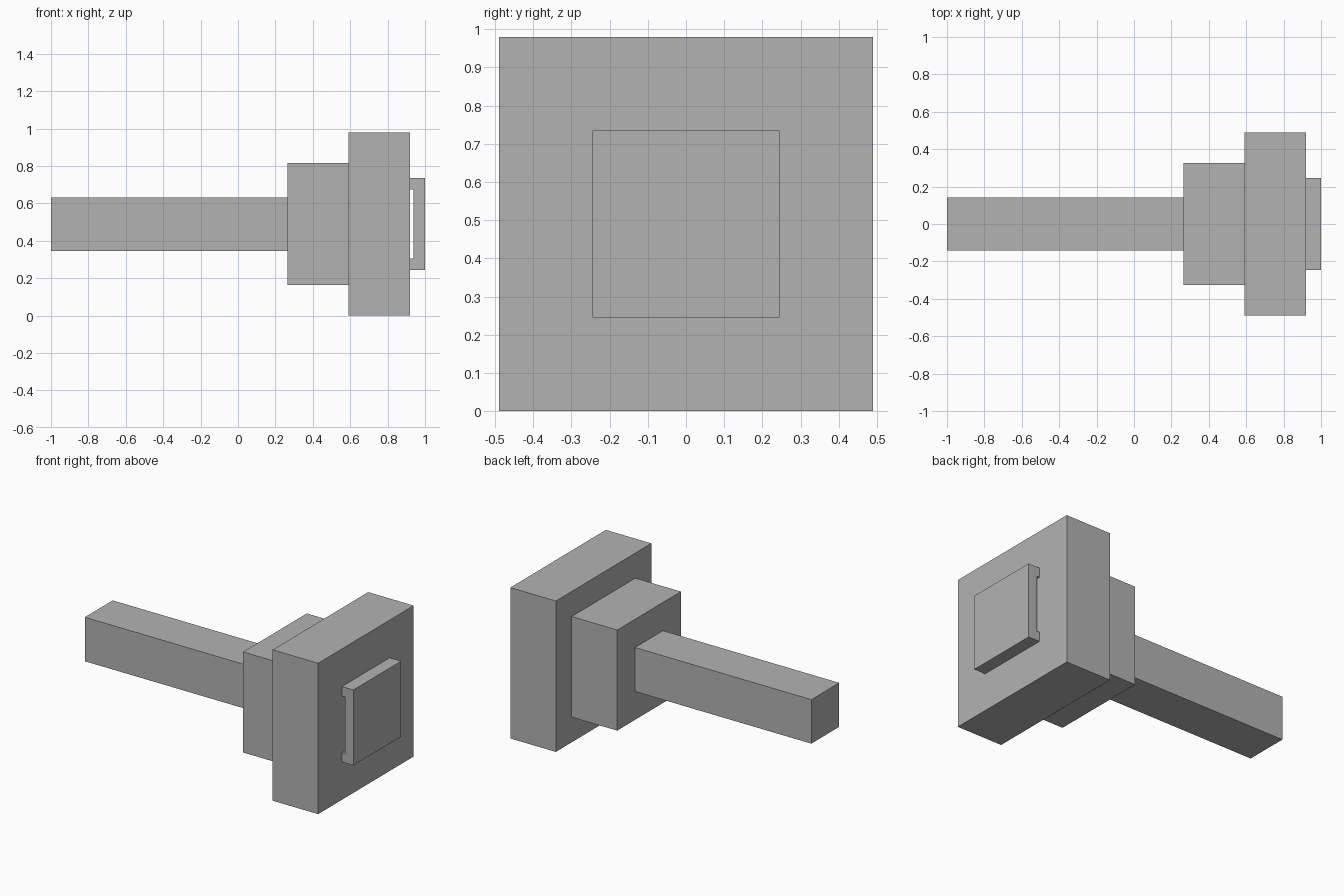
import bpy, bmesh
from mathutils import Matrix

if "Cube" in bpy.data.objects:
    bpy.data.objects.remove(bpy.data.objects["Cube"])

U = 2 / 12.25          # module the whole part is built on
CZ = 3 * U             # height of the long axis

grey = bpy.data.materials.new("plain grey")
grey.diffuse_color = (0.45, 0.45, 0.45, 1)
grey.use_nodes = True
grey.node_tree.nodes["Principled BSDF"].inputs["Base Color"].default_value = grey.diffuse_color


def finish(name, bm):
    mesh = bpy.data.meshes.new(name)
    bm.to_mesh(mesh)
    bm.free()
    mesh.materials.append(grey)
    obj = bpy.data.objects.new(name, mesh)
    bpy.context.collection.objects.link(obj)
    return obj


def block(name, x0, x1, side):
    """Square block along the x axis, centred on the long axis."""
    bm = bmesh.new()
    size = Matrix.Diagonal((x1 - x0, side, side, 1))
    place = Matrix.Translation(((x0 + x1) / 2, 0, CZ))
    bmesh.ops.create_cube(bm, size=1, matrix=place @ size)
    return finish(name, bm)


# Stepped body: shaft, collar, head
x_collar = -1 + 7.75 * U
x_head = x_collar + 2 * U
x_plate = x_head + 2 * U
block("shaft", -1, x_collar, 1.75 * U)
block("collar", x_collar, x_head, 4 * U)
block("head", x_head, x_plate, 6 * U)

# End plate: side profile with a shallow slot behind it, extruded across y
h, s, d = 1.5 * U, 1.125 * U, 0.125 * U
profile = [(x_plate, -h), (1, -h), (1, h), (x_plate, h),
           (x_plate, s), (x_plate + d, s), (x_plate + d, -s), (x_plate, -s)]
bm = bmesh.new()
face = bm.faces.new([bm.verts.new((x, -h, CZ + z)) for x, z in profile])
side = bmesh.ops.extrude_face_region(bm, geom=[face])["geom"]
bmesh.ops.translate(bm, vec=(0, 2 * h, 0),
                    verts=[v for v in side if isinstance(v, bmesh.types.BMVert)])
bmesh.ops.recalc_face_normals(bm, faces=bm.faces)
finish("end_plate", bm)
